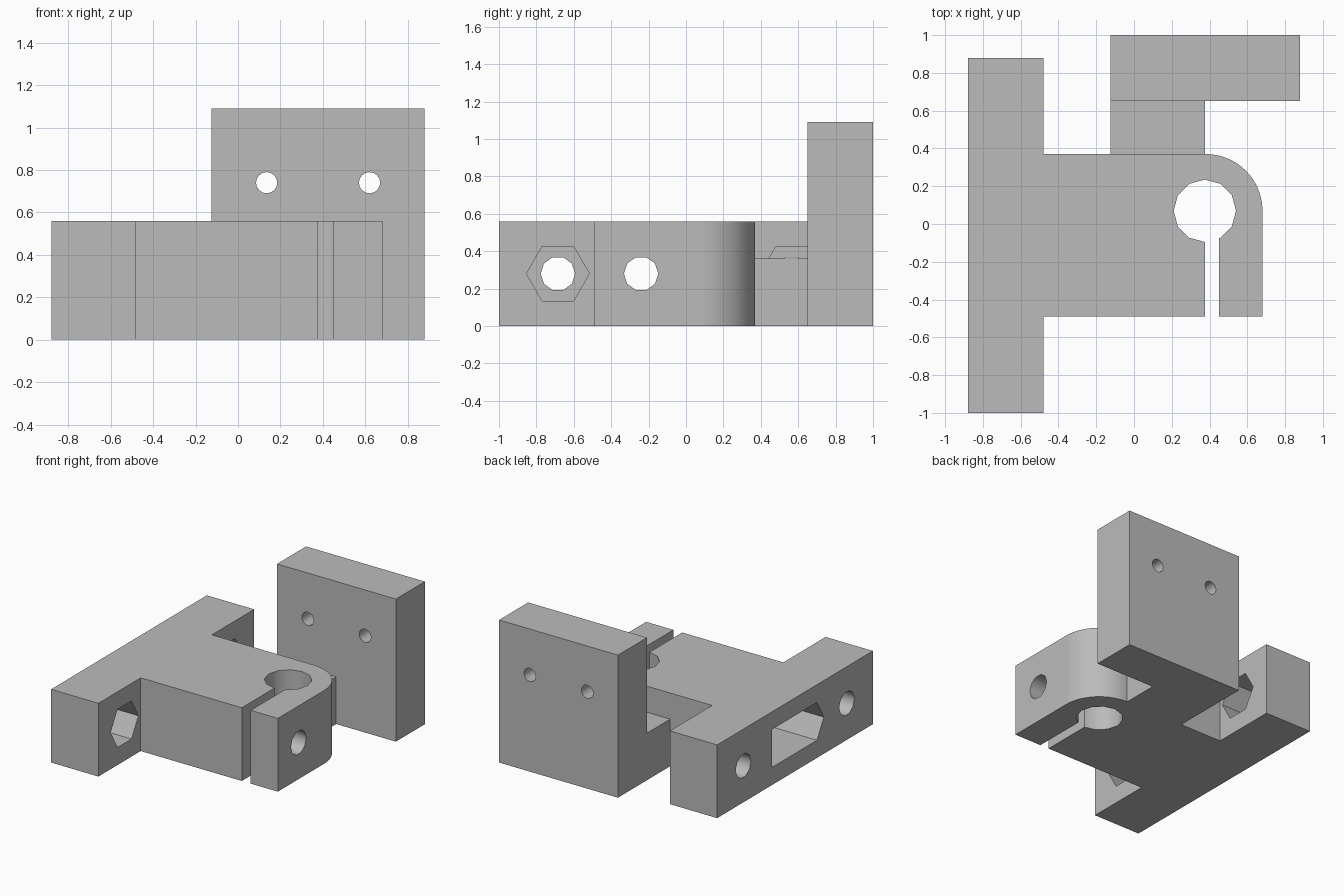
import bpy, bmesh, math

cube = bpy.data.objects.get("Cube")
if cube:
    bpy.data.objects.remove(cube, do_unlink=True)

grey = bpy.data.materials.new("plain_grey")
grey.use_nodes = True
grey.diffuse_color = (0.5, 0.5, 0.5, 1)
grey.node_tree.nodes["Principled BSDF"].inputs["Base Color"].default_value = (0.5, 0.5, 0.5, 1)

PLACE = {
    "x": lambda u, v, w: (w, u, v),
    "y": lambda u, v, w: (u, w, v),
    "z": lambda u, v, w: (u, v, w),
}


def prism(name, points, axis, low, high):
    """Extrude a closed profile along an axis."""
    bm = bmesh.new()
    place = PLACE[axis]
    rings = [[bm.verts.new(place(u, v, w)) for u, v in points] for w in (low, high)]
    bm.faces.new(rings[0])
    bm.faces.new(rings[1])
    n = len(points)
    for i in range(n):
        j = (i + 1) % n
        bm.faces.new((rings[0][i], rings[0][j], rings[1][j], rings[1][i]))
    bmesh.ops.recalc_face_normals(bm, faces=bm.faces)
    mesh = bpy.data.meshes.new(name)
    bm.to_mesh(mesh)
    bm.free()
    mesh.materials.append(grey)
    obj = bpy.data.objects.new(name, mesh)
    bpy.context.collection.objects.link(obj)
    return obj


def rect(u0, u1, v0, v1):
    return [(u0, v0), (u1, v0), (u1, v1), (u0, v1)]


def polygon(u, v, radius, sides, turn=0.0):
    return [(u + radius * math.cos(turn + math.tau * i / sides),
             v + radius * math.sin(turn + math.tau * i / sides)) for i in range(sides)]


def combine(target, other, operation):
    """Apply a boolean and discard the helper."""
    other.hide_render = True
    mod = target.modifiers.new(operation, "BOOLEAN")
    mod.operation = operation
    mod.solver = "EXACT"
    mod.object = other
    bpy.ops.object.select_all(action="DESELECT")
    bpy.context.view_layer.objects.active = target
    target.select_set(True)
    bpy.ops.object.modifier_apply(modifier=mod.name)
    bpy.data.objects.remove(other, do_unlink=True)


HEIGHT = 0.56
MID = HEIGHT / 2
RADIUS = 0.3
BORE = (0.375, 0.07)

# T-shaped base: long bar plus clamp arm with one rounded corner
arc = [(0.38 + RADIUS * math.cos(a), 0.07 + RADIUS * math.sin(a))
       for a in (math.pi / 2 * i / 20 for i in range(21))]
outline = [(-0.88, -1), (-0.48, -1), (-0.48, -0.49), (0.68, -0.49)] + arc + [
    (-0.48, 0.37), (-0.48, 0.88), (-0.88, 0.88)]
bracket = prism("clamp_bracket", outline, "z", 0, HEIGHT)

# Low bridge and upright plate
combine(bracket, prism("bridge", rect(-0.125, 0.375, 0.34, 0.68), "z", 0, 0.36), "UNION")
combine(bracket, prism("mounting_plate", rect(-0.125, 0.88, 0.65, 1), "z", 0, 1.09), "UNION")

# Rod bore and clamp slot
cutters = [
    prism("rod_bore", polygon(*BORE, 0.165, 12), "z", -0.2, 0.8),
    prism("clamp_slot", rect(0.375, 0.45, -0.7, 0.02), "z", -0.2, 0.8),
]

# Bar bolts with hexagonal nut pockets on the inner face
for y in (-0.685, 0.565):
    cutters.append(prism("nut_pocket", polygon(y, MID, 0.168, 6), "x", -0.7, -0.4))
    cutters.append(prism("bolt_hole", polygon(y, MID, 0.092, 10, math.pi / 2 + math.pi / 10),
                         "x", -1, -0.4))

# Clamp screw with an elongated nut trap opening on the outer face of the bar
trap = [(0.22, 0.135), (0.22, 0.425), (-0.325, 0.425), (-0.408, MID), (-0.325, 0.135)]
cutters.append(prism("nut_trap", trap, "x", -1, -0.2))
cutters.append(prism("screw_hole", polygon(-0.24, MID, 0.092, 10, math.pi / 2 + math.pi / 10),
                     "x", -0.4, 0.9))

# Small holes through the upright plate
for x in (0.135, 0.62):
    cutters.append(prism("plate_hole", polygon(x, 0.74, 0.05, 16), "y", 0.5, 1.2))

for cutter in cutters:
    combine(bracket, cutter, "DIFFERENCE")

# Smooth the round walls, keep the edges crisp
bpy.ops.object.select_all(action="DESELECT")
bracket.select_set(True)
bpy.context.view_layer.objects.active = bracket
bpy.ops.object.shade_smooth_by_angle(angle=math.radians(40))
